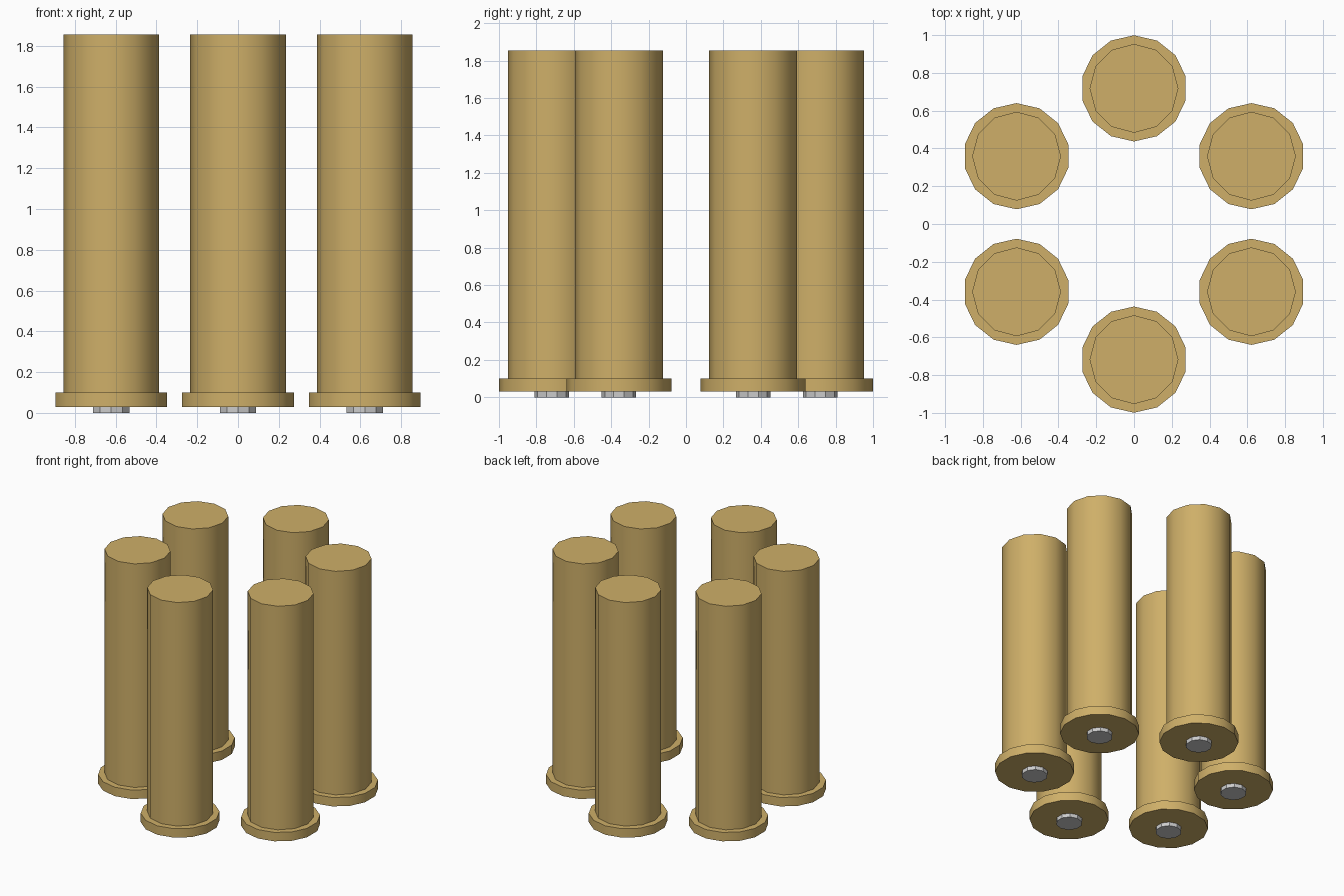
import bpy, bmesh, math
from mathutils import Matrix

if "Cube" in bpy.data.objects:
    bpy.data.objects.remove(bpy.data.objects["Cube"])

RING = 0.718  # distance of each cartridge from the centre

brass = bpy.data.materials.new("brass")
brass.diffuse_color = (0.62, 0.43, 0.14, 1)
brass.use_nodes = True
brass.node_tree.nodes["Principled BSDF"].inputs["Base Color"].default_value = brass.diffuse_color


def cylinder_mesh(name, sides, radius, z0, z1, material=None):
    """Upright capped cylinder with a vertex on +y and smooth sides."""
    bm = bmesh.new()
    bmesh.ops.create_cone(bm, cap_ends=True, segments=sides,
                          radius1=radius, radius2=radius, depth=z1 - z0,
                          matrix=Matrix.Translation((0, 0, (z0 + z1) / 2)))
    for f in bm.faces:
        f.smooth = True
    mesh = bpy.data.meshes.new(name)
    bm.to_mesh(mesh)
    bm.free()
    mesh.set_sharp_from_angle(angle=math.radians(31))
    if material:
        mesh.materials.append(material)
    return mesh


parts = [
    cylinder_mesh("case_body", 12, 0.235, 0.09, 1.855, brass),
    cylinder_mesh("case_rim", 14, 0.281, 0.03, 0.10, brass),
    cylinder_mesh("primer", 10, 0.093, 0.0, 0.04),
]

# Six identical cartridges in a ring, all keeping the same orientation
for i in range(6):
    a = math.radians(90 + 60 * i)
    for mesh in parts:
        ob = bpy.data.objects.new(f"{mesh.name}_{i + 1}", mesh)
        ob.location = (RING * math.cos(a), RING * math.sin(a), 0)
        bpy.context.collection.objects.link(ob)
